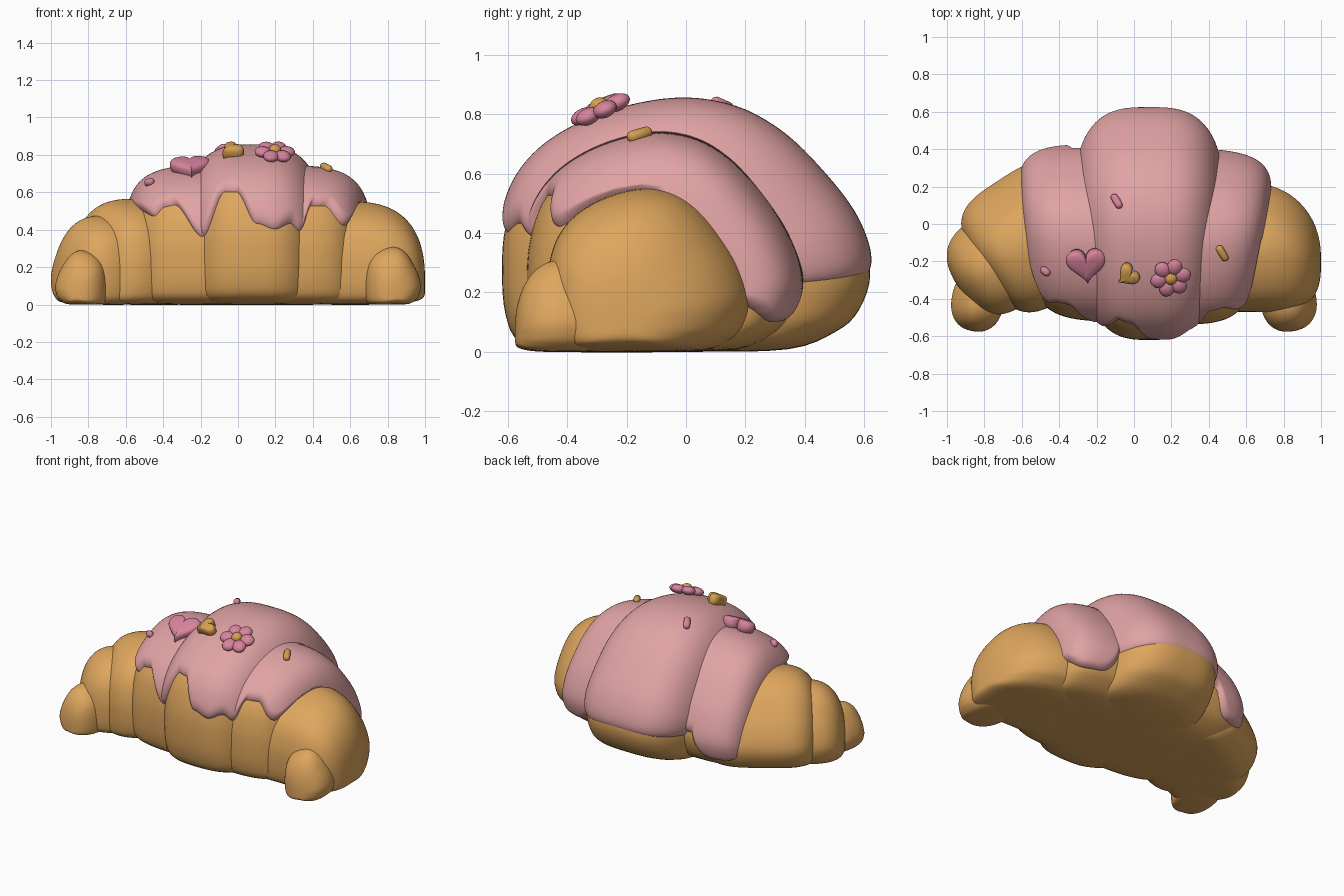
import bpy, bmesh, math
from mathutils import Vector, Matrix
from mathutils.bvhtree import BVHTree

cube = bpy.data.objects.get("Cube")
if cube:
    bpy.data.objects.remove(cube, do_unlink=True)


def material(name, rgb):
    m = bpy.data.materials.new(name)
    m.use_nodes = True
    m.diffuse_color = (*rgb, 1)
    m.node_tree.nodes["Principled BSDF"].inputs["Base Color"].default_value = (*rgb, 1)
    return m


DOUGH = material("baked dough", (0.73, 0.38, 0.11))
ICING = material("pink icing", (0.75, 0.365, 0.37))
ROSE = material("rose sugar", (0.68, 0.23, 0.34))
GOLD = material("gold sugar", (0.66, 0.35, 0.08))


def add_object(name, bm, mat):
    mesh = bpy.data.meshes.new(name)
    bm.to_mesh(mesh)
    bm.free()
    mesh.materials.append(mat)
    for p in mesh.polygons:
        p.use_smooth = True
    obj = bpy.data.objects.new(name, mesh)
    bpy.context.collection.objects.link(obj)
    return obj


def skin(bm, rows, closed):
    rings = [[bm.verts.new(p) for p in row] for row in rows]
    n = len(rings[0])
    for a, b in zip(rings, rings[1:]):
        for j in range(n if closed else n - 1):
            k = (j + 1) % n
            bm.faces.new((a[j], b[j], b[k], a[k]))
    return rings


# Loaf cross-section: depth -1..1, height 0..1, from the underside round the front
PROFILE = [(0, 0), (-.65, 0), (-.9, .04), (-.98, .15), (-1, .33), (-.98, .51),
           (-.89, .7), (-.7, .845), (-.4, .95), (-.05, 1), (.25, .97), (.5, .87),
           (.72, .71), (.9, .53), (1, .33), (.94, .17), (.81, .08), (.55, .01)]
COUNT = len(PROFILE)
TOP = 9


def section(t):
    """Point on the smooth closed profile; t counts control points."""
    i, f = int(math.floor(t)), t - math.floor(t)
    a, b, c, d = (Vector(PROFILE[(i + k) % COUNT]) for k in (-1, 0, 1, 2))
    return b + 0.5 * f * (c - a + f * (2 * a - 5 * b + 4 * c - d + f * (3 * (b - c) + d - a)))


class Roll:
    """Rounded barrel of dough: fans out to the back, may bend and turn."""

    def __init__(self, name, centre, width, depth, height, power, fan=0, bend=0, turn=0):
        self.name, self.centre, self.width, self.depth = name, centre, width, depth
        self.height, self.power, self.fan, self.bend = height, power, fan, bend
        self.turn = math.radians(turn)

    def point(self, u, t, lift=0):
        s = (1 - abs(u) ** self.power) ** (1 / self.power)
        q = section(t)
        pivot = 0.2 * self.height
        r, z = q.x * self.depth * s, q.y * self.height - pivot
        z *= s if z > 0 else s ** 0.4
        out = Vector((r, z))
        if out.length > 1e-6:
            out = out.normalized() * lift
        a = (self.width + lift) * u * (1 + self.fan * r / self.depth)
        r += out.x + self.bend * u * u
        c, n = math.cos(self.turn), math.sin(self.turn)
        return Vector((self.centre[0] + a * c - r * n,
                       self.centre[1] + a * n + r * c, pivot + z + out.y))

    def build(self):
        bm = bmesh.new()
        steps = 48
        us = [math.sin(math.pi * (i / steps - 0.5)) * 0.9999 for i in range(steps + 1)]
        rings = skin(bm, [[self.point(u, j / 4) for j in range(COUNT * 4)] for u in us], True)
        bm.faces.new(rings[0])
        bm.faces.new(rings[-1][::-1])
        bmesh.ops.recalc_face_normals(bm, faces=bm.faces)
        add_object(self.name, bm, DOUGH)


middle = Roll("middle_roll", (.08, 0), .375, .62, .83, 2.9, fan=.06)
shoulder = Roll("shoulder_roll", (.05, -.07), .625, .46, .72, 4.8, fan=.09, turn=-2)
rolls = [middle, shoulder,
         Roll("left_outer_roll", (.60, -.125), .40, .345, .55, 2.6, bend=-.08),
         Roll("right_outer_roll", (-.53, -.07), .335, .36, .565, 3.5, turn=33),
         Roll("right_end_roll", (-.727, -.205), .25, .265, .475, 2.6, turn=33),
         Roll("left_tip", (.825, -.41), .165, .15, .31, 2.3, turn=-80),
         Roll("right_tip", (-.835, -.41), .165, .14, .29, 2.3, turn=80)]
for roll in rolls:
    roll.build()

# Icing: lifted sheets with a dripping front edge and a lower back edge
DRIPS = [(-.59, .61), (-.52, .5), (-.45, .47), (-.39, .52), (-.34, .53), (-.19, .36),
         (-.07, .6), (-.01, .6), (.1, .43), (.2, .4), (.28, .43), (.33, .39),
         (.39, .525), (.46, .525), (.57, .42), (.64, .53), (.72, .54)]


def drip_height(x):
    x = min(max(x, DRIPS[0][0]), DRIPS[-1][0])
    for (xa, za), (xb, zb) in zip(DRIPS, DRIPS[1:]):
        if x <= xb:
            f = (x - xa) / (xb - xa)
            return za + (zb - za) * f * f * (3 - 2 * f)


def middle_hem(x):
    return .27 - .03 * ((x - .08) / .3) ** 2


def shoulder_hem(x):
    """Rounded tongues hanging either side of the middle roll."""
    return .1 + min(.16, .16 * ((abs(x - .05) - .53) / .16) ** 4)


def edge(inside, start, stop):
    """Last t from start towards stop that is still iced."""
    step = (stop - start) / 60
    t = start
    for k in range(60):
        if not inside(t + step):
            lo, hi = t, t + step
            for _ in range(10):
                mid = (lo + hi) / 2
                lo, hi = (mid, hi) if inside(mid) else (lo, mid)
            return lo
        t += step
    return stop


def icing(name, roll, hem, back_fade):
    bm = bmesh.new()
    rows, cols, around = [], 150, 64
    for i in range(cols + 1):
        u = math.sin(math.pi * (i / cols - 0.5)) * 0.998

        def above(limit):
            def test(t):
                p = roll.point(u, t)
                return p.z >= limit(p.x)
            return test
        front = edge(above(drip_height), TOP, 2)
        back = edge(above(hem), TOP, 16)
        row = []
        for j in range(around + 1):
            t = front + (back - front) * (0.5 - 0.5 * math.cos(math.pi * j / around))
            q = min(1, (t - front) / 0.45, (back - t) / back_fade)
            row.append(roll.point(u, t, 0.038 * math.sqrt(max(0, 1 - (1 - q) ** 2)) - 0.012))
        rows.append(row)
    skin(bm, rows, False)
    bm.normal_update()
    tree = BVHTree.FromBMesh(bm)
    add_object(name, bm, ICING)
    return tree


sheets = [icing("middle_icing", middle, middle_hem, 1.2),
          icing("shoulder_icing", shoulder, shoulder_hem, .45)]


def seat(x, y, spin, rise=0, lean=0):
    """Frame lying on the icing at x, y, turned by spin and leaning to the front."""
    hits = [s.ray_cast(Vector((x, y, 2)), Vector((0, 0, -1))) for s in sheets]
    p, n = max((h[:2] for h in hits if h[0]), key=lambda h: h[0].z)
    n = n.lerp(Vector((0, -.47, .88)), lean).normalized()
    side = (Vector((1, 0, 0)) - n * n.x).normalized()
    frame = Matrix((side, n.cross(side), n)).transposed().to_4x4()
    return Matrix.Translation(p + n * rise) @ frame @ Matrix.Rotation(math.radians(spin), 4, 'Z')


def heart(name, x, y, size, thick, spin, lean, mat):
    bm = bmesh.new()
    rows = []
    for scale, h in ((.9, -.8), (1, 0), (1, .45), (.93, .75), (.78, .93), (.4, 1), (.02, 1)):
        row = []
        for k in range(48):
            a = -math.tau * k / 48
            hx = 16 * math.sin(a) ** 3
            hy = 13 * math.cos(a) - 5 * math.cos(2 * a) - 2 * math.cos(3 * a) - math.cos(4 * a)
            row.append((hx / 32 * size * scale, hy / 32 * size * scale, h * thick))
        rows.append(row)
    rings = skin(bm, rows, True)
    bm.faces.new(rings[0])
    bm.faces.new(rings[-1])
    bmesh.ops.recalc_face_normals(bm, faces=bm.faces)
    bm.transform(seat(x, y, spin, .012, lean))
    add_object(name, bm, mat)


def ball(bm, place, size):
    bmesh.ops.create_uvsphere(bm, u_segments=20, v_segments=12, radius=1,
                              matrix=place @ Matrix.Diagonal((*size, 1)))


def sprinkle(name, x, y, spin, length, mat):
    bm = bmesh.new()
    bmesh.ops.create_uvsphere(bm, u_segments=16, v_segments=10, radius=.021)
    for v in bm.verts:
        if abs(v.co.x) > 1e-5:
            v.co.x += math.copysign(length / 2 - .021, v.co.x)
    bm.transform(seat(x, y, spin, .008))
    add_object(name, bm, mat)


heart("large_heart", -.255, -.205, .215, .042, 4, .75, ROSE)
heart("small_heart", -.03, -.265, .125, .042, -50, .6, GOLD)

# Flower: six petals round a button
flower = seat(.195, -.28, 0, .005, .5)
bm = bmesh.new()
for k in range(6):
    ball(bm, flower @ Matrix.Rotation(math.tau * (k + .2) / 6, 4, 'Z')
         @ Matrix.Translation((.064, 0, .015)), (.046, .042, .028))
add_object("flower_petals", bm, ROSE)
bm = bmesh.new()
ball(bm, flower @ Matrix.Translation((0, 0, .028)), (.033, .033, .028))
add_object("flower_button", bm, GOLD)

sprinkle("back_sprinkle", -.09, .12, -60, .09, ROSE)
sprinkle("right_sprinkle", -.47, -.25, -30, .06, ROSE)
sprinkle("left_sprinkle", .47, -.155, -60, .095, GOLD)
